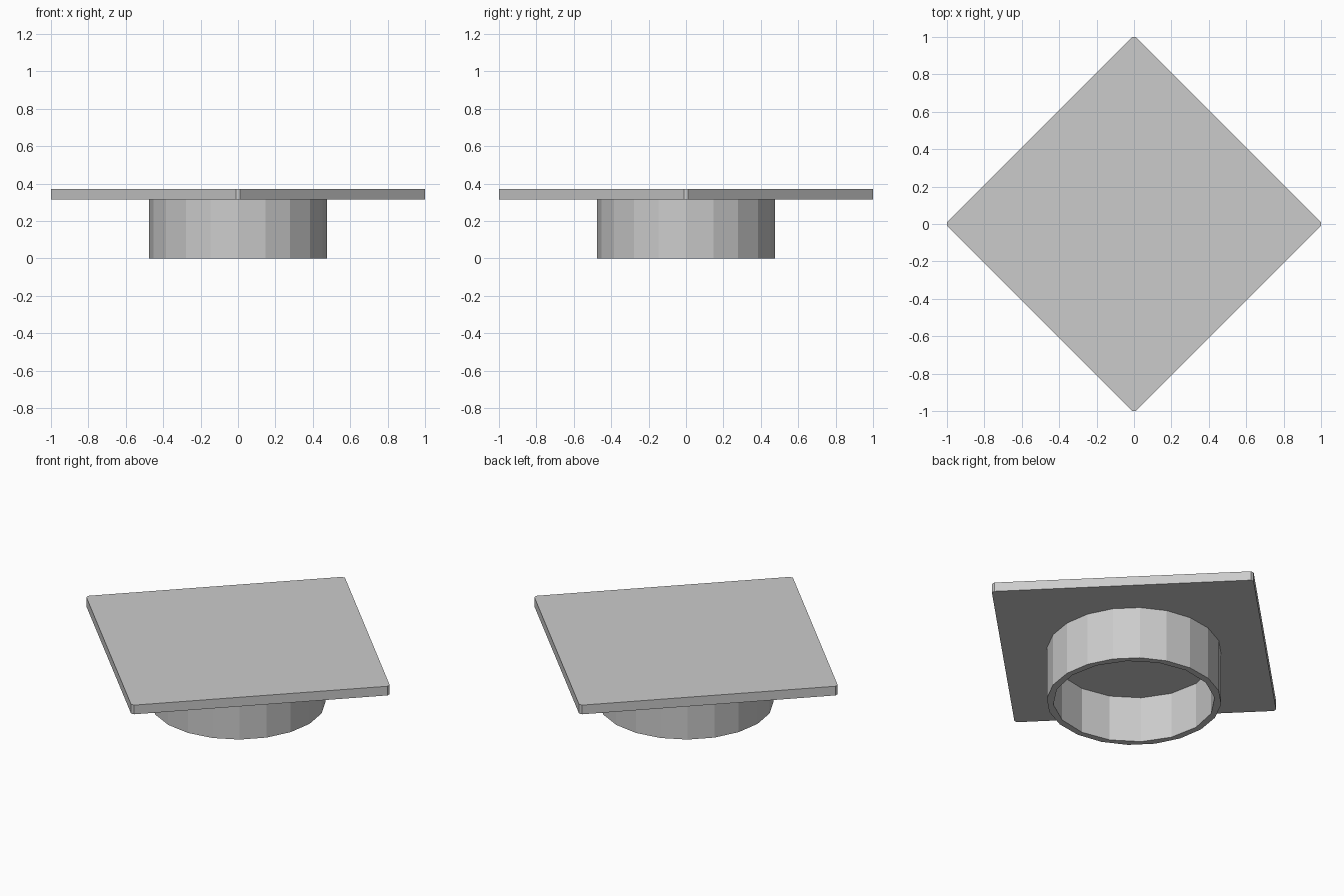
import bpy
from math import cos, sin, pi

if "Cube" in bpy.data.objects:
    bpy.data.objects.remove(bpy.data.objects["Cube"])


def prism(name, outline, z0, z1):
    """Closed solid made by extruding a flat outline from z0 to z1."""
    n = len(outline)
    verts = [(x, y, z) for z in (z0, z1) for x, y in outline]
    faces = [tuple(reversed(range(n))), tuple(range(n, 2 * n))]
    faces += [(i, (i + 1) % n, (i + 1) % n + n, i + n) for i in range(n)]
    mesh = bpy.data.meshes.new(name)
    mesh.from_pydata(verts, [], faces)
    obj = bpy.data.objects.new(name, mesh)
    bpy.context.collection.objects.link(obj)
    return obj


def polygon(radius, sides):
    return [(radius * cos(2 * pi * i / sides), radius * sin(2 * pi * i / sides))
            for i in range(sides)]


# Square plate turned 45 degrees, with tiny clipped corners
clip = 0.01
corners = []
for i in range(4):
    c, s = round(cos(i * pi / 2)), round(sin(i * pi / 2))
    for t in (-clip, clip):
        corners.append((c - s * t, s + c * t))
prism("square_plate", corners, 0.315, 0.37)

# Faceted round collar, hollow from below with a raised ceiling
collar = prism("round_collar", polygon(0.475, 20), 0.0, 0.315)
cutter = prism("collar_hollow_cutter", polygon(0.44, 16), -0.1, 0.275)
cutter.hide_render = True
cutter.hide_viewport = True
cut = collar.modifiers.new("hollow", 'BOOLEAN')
cut.operation = 'DIFFERENCE'
cut.solver = 'EXACT'
cut.object = cutter
